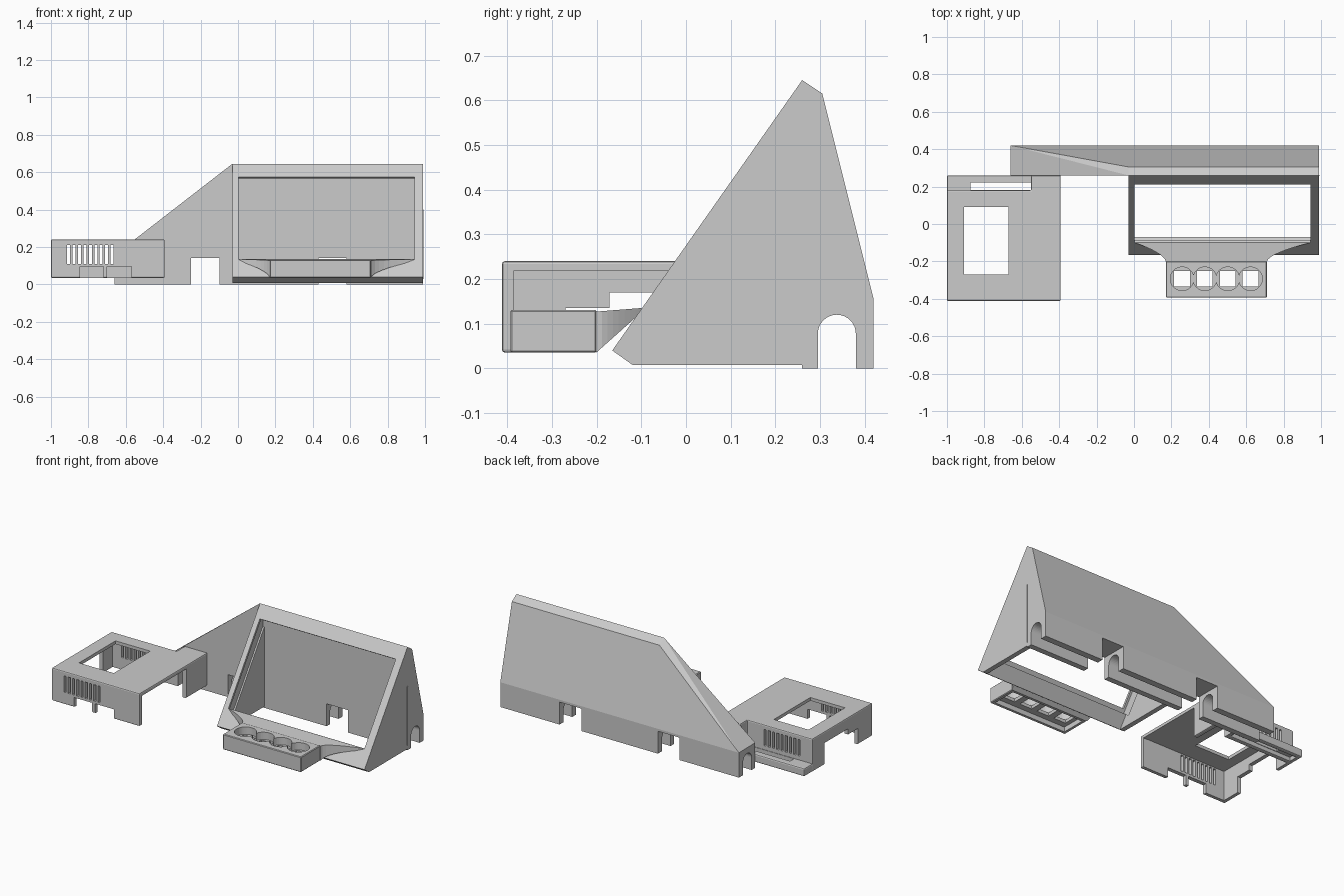
import bpy, bmesh, math
from mathutils import Vector

if "Cube" in bpy.data.objects:
    bpy.data.objects.remove(bpy.data.objects["Cube"])

grey = bpy.data.materials.new("light grey plastic")
grey.diffuse_color = (0.6, 0.6, 0.6, 1)
grey.use_nodes = True
grey.node_tree.nodes["Principled BSDF"].inputs["Base Color"].default_value = grey.diffuse_color


def make(name, bm):
    bmesh.ops.recalc_face_normals(bm, faces=bm.faces)
    me = bpy.data.meshes.new(name)
    bm.to_mesh(me)
    bm.free()
    me.materials.append(grey)
    ob = bpy.data.objects.new(name, me)
    bpy.context.collection.objects.link(ob)
    return ob


def box(name, x0, x1, y0, y1, z0, z1):
    return prism(name, [(y0, z0), (y1, z0), (y1, z1), (y0, z1)], x0, x1)


def prism(name, pts, x0, x1):
    """Extrude a (y, z) outline along x."""
    return loft(name, [[(x, y, z) for y, z in pts] for x in (x0, x1)])


def loft(name, rings):
    bm = bmesh.new()
    rows = [[bm.verts.new(p) for p in r] for r in rings]
    n = len(rows[0])
    for a, b in zip(rows, rows[1:]):
        for i in range(n):
            j = (i + 1) % n
            bm.faces.new((a[i], a[j], b[j], b[i]))
    bm.faces.new(rows[0][::-1])
    bm.faces.new(rows[-1])
    return make(name, bm)


def hull(name, pts):
    bm = bmesh.new()
    for p in pts:
        bm.verts.new(p)
    bmesh.ops.convex_hull(bm, input=bm.verts)
    bmesh.ops.dissolve_limit(bm, angle_limit=0.01, verts=bm.verts, edges=bm.edges)
    return make(name, bm)


def cylinder(name, x, y, z0, z1, r):
    ring = [(x + r * math.cos(a * math.tau / 40), y + r * math.sin(a * math.tau / 40)) for a in range(40)]
    return loft(name, [[(px, py, z) for px, py in ring] for z in (z0, z1)])


def apply_mod(ob, kind, **props):
    m = ob.modifiers.new(kind.lower(), kind)
    for k, v in props.items():
        setattr(m, k, v)
    bpy.context.view_layer.objects.active = ob
    bpy.ops.object.modifier_apply(modifier=m.name)


def cut(ob, *cutters):
    for c in cutters:
        apply_mod(ob, 'BOOLEAN', operation='DIFFERENCE', solver='EXACT', object=c)
        bpy.data.objects.remove(c)


# Back cover: wedge body tapering to the left
tall = [(.26, 0), (.42, 0), (.42, .155), (.305, .615), (.26, .645)]
low = [(.26, 0), (.42, 0), (.42, .155), (.26, .157)]
back = hull("back_cover", [(x, y, z) for x in (-.03, .99) for y, z in tall]
            + [(-.66, y, z) for y, z in low])
# cable channel along the bottom, and two notches across it
arch = [(.295, -.1)] + [(.3375 - .0425 * math.cos(a * math.pi / 16), .0775 + .0425 * math.sin(a * math.pi / 16))
                        for a in range(17)] + [(.38, -.1)]
cut(back, prism("c", arch, -1, 1.2),
    box("c", -.25, -.10, .1, .6, -.1, .14),
    box("c", .43, .58, .1, .6, -.1, .14))

# Screen stand: sloped frame with side walls
A, B = Vector((-.165, .04)), Vector((.26, .645))
U = (B - A).normalized()
N = Vector((U.y, -U.x))


def slope(s, d):
    """Point at distance s up the sloped face and depth d behind it."""
    return tuple(A + U * s + N * d)


def slab(s0, s1, d0, d1, x0, x1):
    return prism("c", [slope(s0, d0), slope(s1, d0), slope(s1, d1), slope(s0, d1)], x0, x1)


stand = prism("screen_stand", [slope(0, 0), (-.12, .008), (.26, .008), (.26, .645)], -.03, .99)
p, q = slope(-.1, .055), slope(.9, .055)
cut(stand,
    prism("c", [p, (.5, p[1]), (.5, q[1]), q], 0, .96),
    slab(.09, .675, .015, .08, -.01, .97),
    slab(.116, .654, -.05, .1, .003, .943))
# Thin seam strip on the right side
box("seam_strip", .985, .992, .257, .261, .03, .40)

# Button box with round recesses and square holes
button_box = box("button_box", .17, .71, -.393, -.2, .035, .131)
apply_mod(button_box, 'BEVEL', width=.004, segments=1)
cut(button_box, box("c", .19, .69, -.373, -.22, 0, .065))
for i in range(4):
    x = .257 + i * .122
    cut(button_box, cylinder("c", x, -.293, .085, .2, .063),
        box("c", x - .042, x + .042, -.335, -.251, 0, .2))

# Flared ramp from the button box to the frame
rings = []
for i in range(9):
    t = i / 8
    e = t ** 1.7
    y, x0, x1 = -.201 + .101 * t, .17 - .165 * e, .71 + .233 * e
    zb, zt = .035 + .09 * t, .127 + .008 * t
    rings.append([(x0, y, zb), (x1, y, zb), (x1, y, zt), (x0, y, zt)])
loft("button_ramp", rings)

# Board case: hollow cover, open below
case = box("board_case", -1, -.392, -.412, .26, .035, .24)
cut(case, box("c", -1.2, -.55, .18, .5, -.1, .5))
apply_mod(case, 'BEVEL', width=.007, segments=2)
cut(case,
    box("c", -.975, -.417, -.387, .155, -.1, .22),
    box("c", -.525, -.418, .1, .235, -.1, .219),
    box("c", -.91, -.67, -.27, .09, .1, .5),          # top window
    box("c", -.45, -.2, -.386, .05, -.1, .218),       # right side opening
    box("c", -1.2, -.95, -.27, -.17, -.1, .135),      # left side opening
    box("c", -1.2, -.95, -.171, .06, -.1, .17),
    box("c", -.845, -.72, -.6, -.37, -.1, .095),      # front ports
    box("c", -.70, -.57, -.6, -.37, -.1, .095))
# Vent slots through front and back walls
for i in range(9):
    x = -.907 + i * .0293
    cut(case, box("c", x - .008, x + .008, -.6, .3, .11, .212))

# Low rear ledge with a slit in front of it
ledge = box("rear_ledge", -1, -.54, .17, .26, .035, .085)
apply_mod(ledge, 'BEVEL', width=.008, segments=2)
cut(ledge, box("c", -.875, -.545, .183, .222, -.1, .3),
    box("c", -.975, -.53, .1, .235, -.1, .06))

for ob in bpy.data.objects:
    for poly in ob.data.polygons:
        poly.material_index = 0
